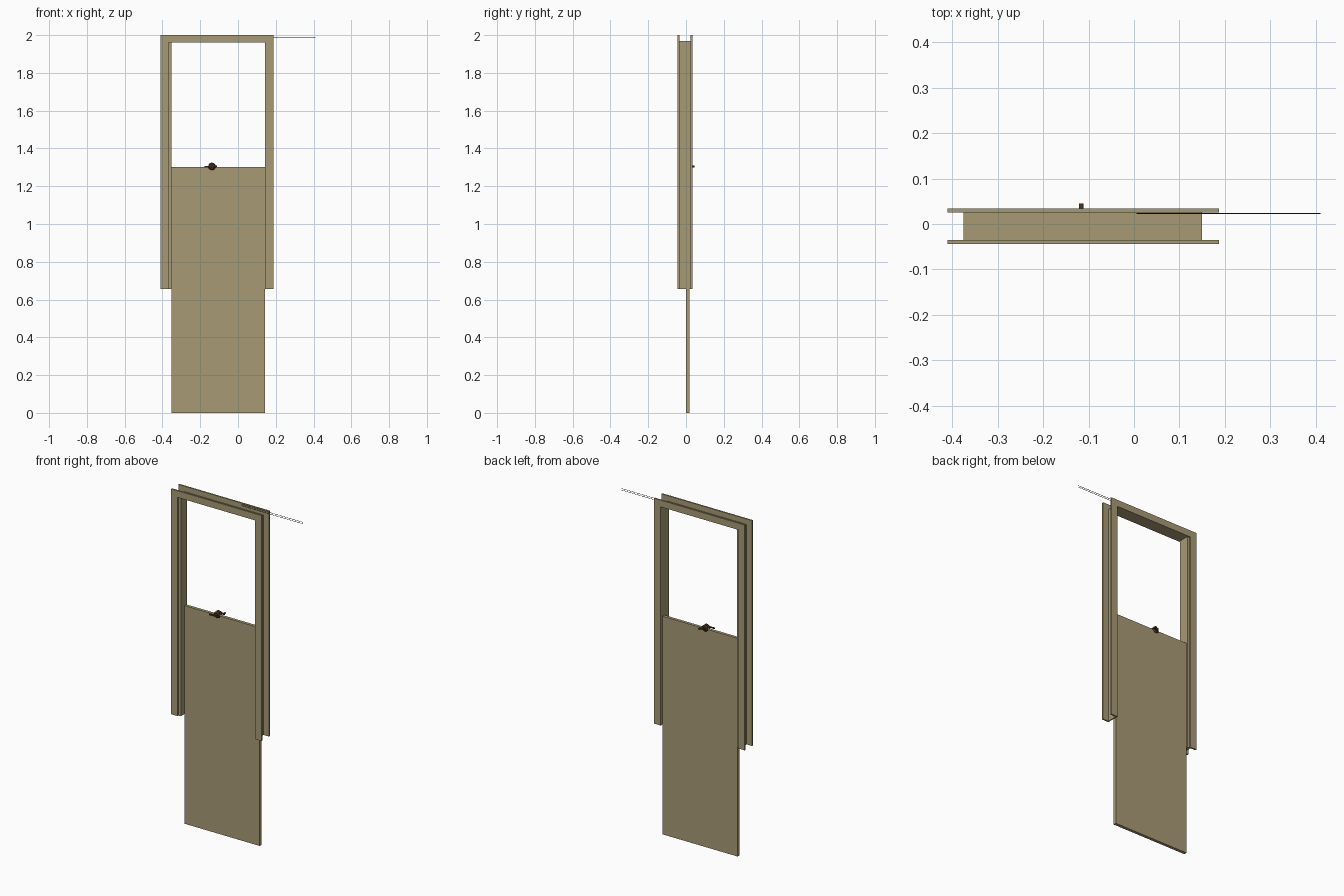
import bpy, bmesh
from math import pi
from mathutils import Matrix

cube = bpy.data.objects.get("Cube")
if cube:
    bpy.data.objects.remove(cube)


def material(name, rgb):
    m = bpy.data.materials.new(name)
    m.use_nodes = True
    m.diffuse_color = (*rgb, 1)
    m.node_tree.nodes["Principled BSDF"].inputs["Base Color"].default_value = (*rgb, 1)
    return m


TAN = material("tan wood", (0.39, 0.325, 0.178))
BROWN = material("dark brown metal", (0.07, 0.035, 0.018))
BLACK = material("black wire", (0.02, 0.02, 0.02))


def finish(name, bm, mat):
    bmesh.ops.recalc_face_normals(bm, faces=bm.faces)
    me = bpy.data.meshes.new(name)
    bm.to_mesh(me)
    bm.free()
    me.materials.append(mat)
    ob = bpy.data.objects.new(name, me)
    bpy.context.collection.objects.link(ob)
    return ob


def box(name, x, y, z, mat=TAN):
    """Box from three (min, max) ranges."""
    bm = bmesh.new()
    bmesh.ops.create_cube(bm, size=1)
    for v in bm.verts:
        v.co = [(a + b) / 2 + c * (b - a) for (a, b), c in zip((x, y, z), v.co)]
    return finish(name, bm, mat)


def rod(name, x, y, z, r, r2=None, sides=16):
    """Cylinder or cone along y, from y[0] to y[1]."""
    bm = bmesh.new()
    bmesh.ops.create_cone(bm, cap_ends=True, segments=sides, radius1=r,
                          radius2=r if r2 is None else r2, depth=y[1] - y[0])
    bm.transform(Matrix.Translation((x, sum(y) / 2, z)) @ Matrix.Rotation(-pi / 2, 4, 'X'))
    return finish(name, bm, BROWN)


def casing(name, y):
    """Upside-down U trim around the opening."""
    outline = [(OUT_L, LOW), (OUT_L, TOP), (OUT_R, TOP), (OUT_R, LOW),
               (IN_R, LOW), (IN_R, HEAD), (IN_L, HEAD), (IN_L, LOW)]
    bm = bmesh.new()
    face = bm.faces.new([bm.verts.new((px, y[0], pz)) for px, pz in outline])
    new = bmesh.ops.extrude_face_region(bm, geom=[face])["geom"]
    moved = [v for v in new if isinstance(v, bmesh.types.BMVert)]
    bmesh.ops.translate(bm, vec=(0, y[1] - y[0], 0), verts=moved)
    return finish(name, bm, TAN)


# Frame dimensions
OUT_L, OUT_R, IN_L, IN_R = -0.411, 0.187, -0.368, 0.143
LOW, HEAD, TOP = 0.655, 1.96, 2.0
DEPTH = (-0.035, 0.025)

# Trim on both sides of the wall
casing("front_casing", (-0.044, DEPTH[0]))
casing("back_casing", (DEPTH[1], 0.034))

# Lining between the trims
box("left_jamb", (-0.376, -0.353), DEPTH, (LOW, HEAD))
box("right_jamb", (IN_R, 0.15), DEPTH, (LOW, HEAD))
box("head_jamb", (-0.376, 0.15), DEPTH, (HEAD, 1.968))

# Lowered door panel
box("door_panel", (-0.353, IN_R), (0, 0.018), (0, 1.302))

# Handle on the top edge of the panel
HX, HZ = -0.138, 1.305
rod("front_rosette", HX, (-0.008, 0), HZ, 0.014, 0.02)
rod("back_rosette", HX, (0.018, 0.026), HZ, 0.02, 0.014)
rod("handle_spindle", HX, (-0.016, 0.034), HZ, 0.006)
box("front_lever", (-0.178, -0.112), (-0.018, -0.012), (1.299, 1.306), BROWN)
box("back_lever", (HX, -0.111), (0.029, 0.034), (1.299, 1.309), BROWN)
rod("lever_tip", -0.116, (0.033, 0.045), 1.304, 0.005)

# Pair of thin wires by the head
for side, z in (("lower", 1.985), ("upper", 1.994)):
    box(side + "_wire", (0.006, 0.411), (0.0225, 0.0242), (z, z + 0.0015), BLACK)
